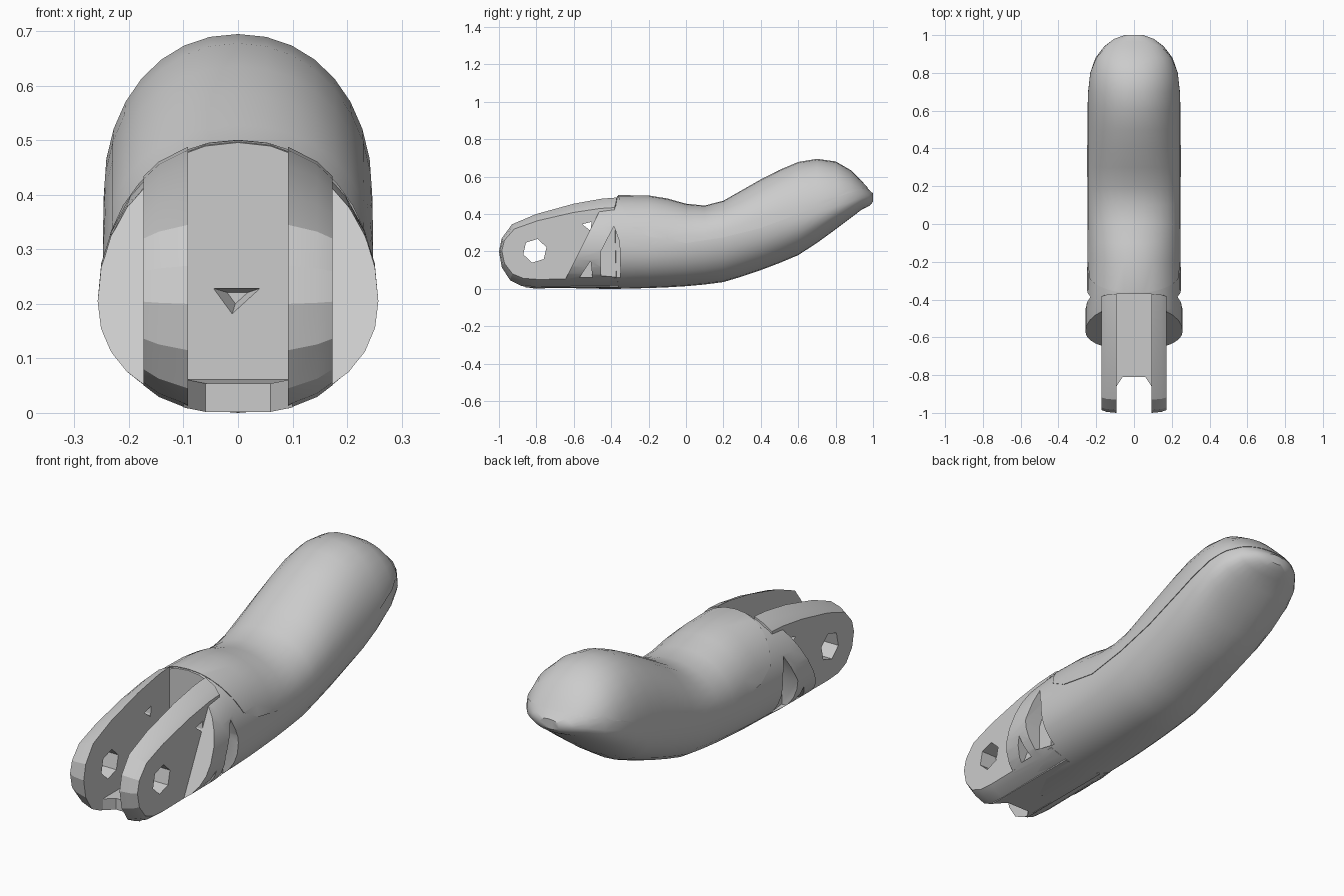
import bpy, bmesh
from math import sin, cos, pi

cube = bpy.data.objects.get("Cube")
if cube:
    bpy.data.objects.remove(cube)

grey = bpy.data.materials.new("satin grey")
grey.use_nodes = True
grey.diffuse_color = (0.6, 0.6, 0.6, 1)
grey.node_tree.nodes["Principled BSDF"].inputs["Base Color"].default_value = (0.6, 0.6, 0.6, 1)


def skin(name, rings):
    """Closed solid through rings of equal point count."""
    bm = bmesh.new()
    loops = [[bm.verts.new(p) for p in ring] for ring in rings]
    n = len(loops[0])
    for a, b in zip(loops, loops[1:]):
        for i in range(n):
            j = (i + 1) % n
            bm.faces.new((a[i], a[j], b[j], b[i]))
    bm.faces.new(loops[0])
    bm.faces.new(loops[-1])
    bmesh.ops.recalc_face_normals(bm, faces=bm.faces)
    mesh = bpy.data.meshes.new(name)
    bm.to_mesh(mesh)
    bm.free()
    mesh.materials.append(grey)
    obj = bpy.data.objects.new(name, mesh)
    bpy.context.collection.objects.link(obj)
    return obj


def prism(name, outline, x0, x1):
    """Side outline (y, z) extruded across x."""
    return skin(name, [[(x, y, z) for y, z in outline] for x in (x0, x1)])


def activate(obj):
    bpy.ops.object.select_all(action="DESELECT")
    obj.select_set(True)
    bpy.context.view_layer.objects.active = obj


def cut(obj, cutter):
    cutter.hide_render = True
    mod = obj.modifiers.new("cut", "BOOLEAN")
    mod.operation = "DIFFERENCE"
    mod.solver = "EXACT"
    mod.object = cutter
    activate(obj)
    bpy.ops.object.modifier_apply(modifier=mod.name)
    bpy.data.objects.remove(cutter)


def smooth(obj, angle):
    activate(obj)
    bpy.ops.object.shade_smooth_by_angle(angle=angle)


# Grip stations: y, bottom z, widest z, top z, half width
STATIONS = [
    (-.68, .005, .20, .43, .258), (-.45, 0, .21, .48, .257), (-.36, 0, .22, .498, .25),
    (-.2, .004, .22, .496, .247), (-.1, .008, .23, .48, .246), (0, .014, .24, .452, .245),
    (.1, .023, .255, .442, .245), (.2, .036, .27, .468, .245), (.3, .066, .295, .525, .245),
    (.4, .10, .32, .582, .245), (.5, .138, .35, .633, .245), (.6, .18, .375, .675, .245),
    (.7, .245, .405, .692, .243), (.8, .318, .44, .678, .232), (.88, .378, .465, .632, .204),
    (.94, .424, .485, .573, .158), (.98, .443, .49, .528, .105), (1, .465, .488, .51, .05),
]


def power(v, e=2 / 2.1):
    return abs(v) ** e * (1 if v >= 0 else -1)


def section(station, lift, sweep, count):
    y, low, mid, top, half = station
    ring = []
    for i in range(count):
        a = sweep * i / (count if sweep > 4 else count - 1)
        s = power(sin(a))
        z = mid + s * (top - mid + lift if s > 0 else mid - low)
        ring.append((power(cos(a)) * (half + lift), y, z))
    return ring


# Main grip shell, sliced diagonally at the front
shell = skin("grip_shell", [section(s, 0, 2 * pi, 28) for s in STATIONS])
cut(shell, prism("front_slice", [(-.9, -.1), (-.72, -.1), (-.4, .54), (-.4, .7), (-.9, .7)], -.4, .4))
cut(shell, prism("channel", [(-.9, .055), (-.37, .055), (-.37, .7), (-.9, .7)], -.095, .095))

# Side pockets behind the diagonal faces
POCKETS = [
    [(-.455, .07), (-.35, .06), (-.355, .25), (-.385, .335), (-.455, .2)],
    [(-.57, .06), (-.5, .06), (-.51, .15)],
]
for side in (-1, 1):
    for outline in POCKETS:
        cut(shell, prism("pocket", outline, side * .168, side * .4))

# Small tapered recess in the channel's end wall
recess = [(-.05, .23), (.045, .23), (-.012, .178)]
cut(shell, skin("recess", [[(x * k, y, .215 + (z - .215) * k) for x, z in recess]
                           for y, k in ((-.39, 1.15), (-.33, .4))]))
smooth(shell, .6)

# Raised upper cover, trimmed along a seam that climbs to the tail
SEAM = [(-.6, .7), (-.375, .7), (-.365, .5), (-.29, .33), (-.2, .28), (0, .245), (.2, .275),
        (.4, .325), (.6, .4), (.85, .505), (1.02, .555), (1.02, -.1), (-.6, -.1)]
cover = skin("top_cover", [section(s, .003, pi, 17) for s in STATIONS[1:]])
cut(cover, prism("cover_trim", SEAM, -.4, .4))
smooth(cover, .6)

# Fork cheeks with rounded outer rims, pivot hole and small window
CHEEK = [
    (-.36, .014), (-.8, .008), (-.88, .015), (-.94, .045), (-.985, .115), (-1, .2),
    (-.985, .27), (-.93, .345), (-.8, .4), (-.6, .455), (-.45, .482), (-.37, .488),
]
PIVOT = [(-.808 + .065 * cos(k * pi / 3 + .3), .203 + .065 * sin(k * pi / 3 + .3)) for k in range(6)]
WINDOW = [(-.555, .345), (-.505, .358), (-.51, .31)]
for side, label in ((-1, "right"), (1, "left")):
    layers = ((.092, 1, 1), (.145, .985, .9), (.173, .955, .8))
    cheek = skin(label + "_fork_cheek", [
        [(side * x, -.66 + (y + .66) * ky, .22 + (z - .22) * kz) for y, z in CHEEK]
        for x, ky, kz in layers])
    cut(cheek, prism("pivot_hole", PIVOT, side * .05, side * .3))
    cut(cheek, prism("window", WINDOW, side * .05, side * .3))
    smooth(cheek, .35)

# Floor bridging the cheeks, notched at the front
floor_plan = [(-.1, -.36), (-.1, -.87), (-.06, -.81), (.06, -.81), (.1, -.87), (.1, -.36)]
skin("fork_floor", [[(x, y, z + (0 if abs(x) < .08 else .008)) for x, y in floor_plan] for z in (.002, .054)])
